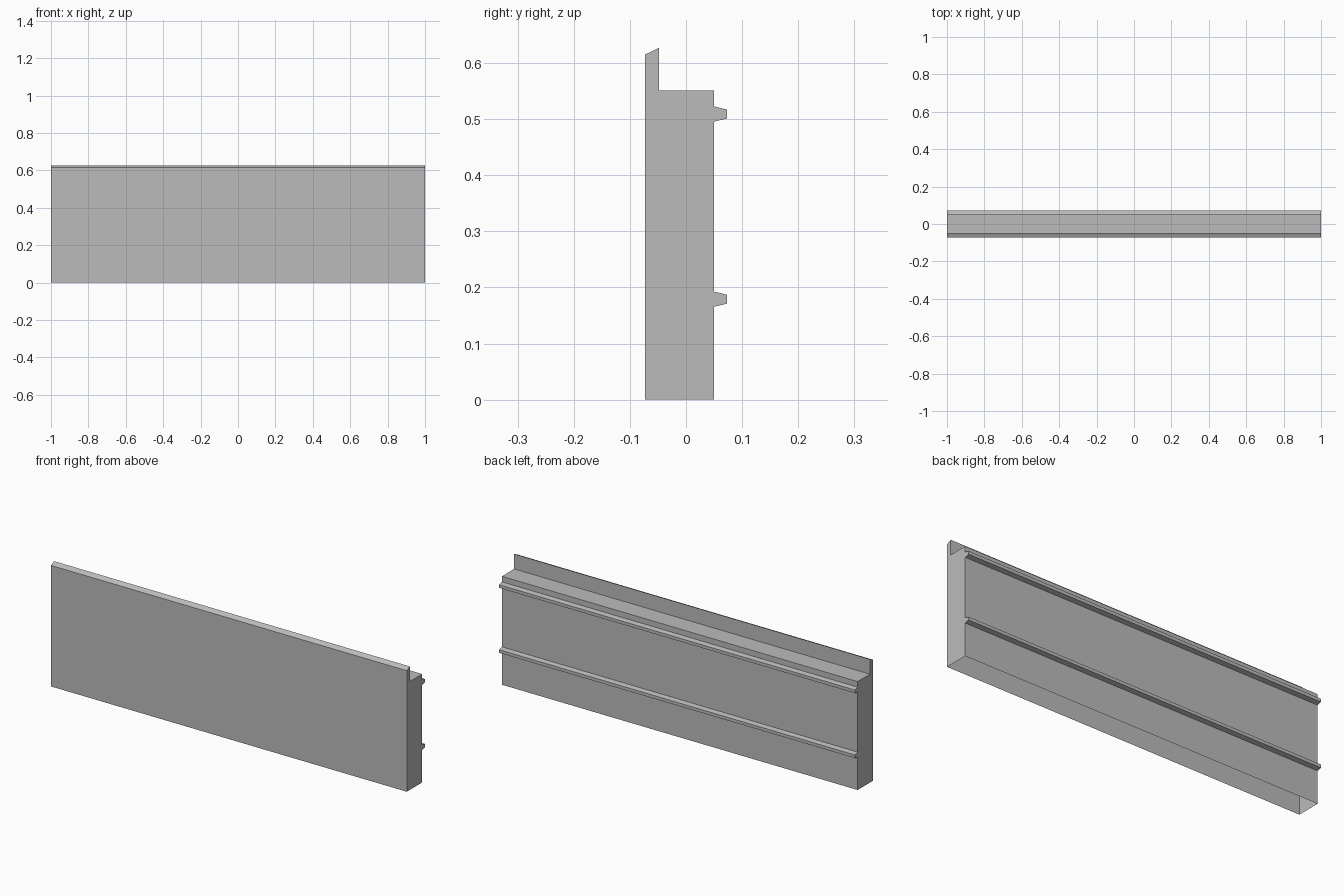
import bpy, bmesh
from mathutils import Vector

cube = bpy.data.objects.get("Cube")
if cube:
    bpy.data.objects.remove(cube, do_unlink=True)

HALF_LENGTH = 1.0
FRONT, BACK, RIB_TIP = -0.073, 0.050, 0.073

grey = bpy.data.materials.new("plain grey")
grey.use_nodes = True
grey.diffuse_color = (0.5, 0.5, 0.5, 1)
grey.node_tree.nodes["Principled BSDF"].inputs["Base Color"].default_value = grey.diffuse_color


def extrude_profile(name, profile, open_side):
    """Extrude a (y, z) profile along x and remove the side facing open_side."""
    bm = bmesh.new()
    face = bm.faces.new([bm.verts.new((-HALF_LENGTH, y, z)) for y, z in profile])
    result = bmesh.ops.extrude_face_region(bm, geom=[face], use_keep_orig=True)
    moved = [v for v in result["geom"] if isinstance(v, bmesh.types.BMVert)]
    bmesh.ops.translate(bm, verts=moved, vec=(2 * HALF_LENGTH, 0, 0))
    bmesh.ops.recalc_face_normals(bm, faces=bm.faces)
    bm.normal_update()
    opened = [f for f in bm.faces if f.normal.dot(Vector(open_side)) > 0.99]
    bmesh.ops.delete(bm, geom=opened, context="FACES")
    mesh = bpy.data.meshes.new(name)
    bm.to_mesh(mesh)
    bm.free()
    mesh.materials.append(grey)
    obj = bpy.data.objects.new(name, mesh)
    bpy.context.collection.objects.link(obj)
    return obj


# Hollow panel, open underneath, with a bevelled lip along the front top edge
extrude_profile("panel_with_lip", [
    (FRONT, 0), (BACK, 0), (BACK, 0.551), (-0.048, 0.551),
    (-0.048, 0.627), (FRONT, 0.615)], (0, 0, -1))

# Two tapered ribs along the back
for name, z in (("lower_rib", 0.179), ("upper_rib", 0.509)):
    extrude_profile(name, [
        (BACK, z - 0.0135), (RIB_TIP, z - 0.008),
        (RIB_TIP, z + 0.008), (BACK, z + 0.0135)], (0, -1, 0))
